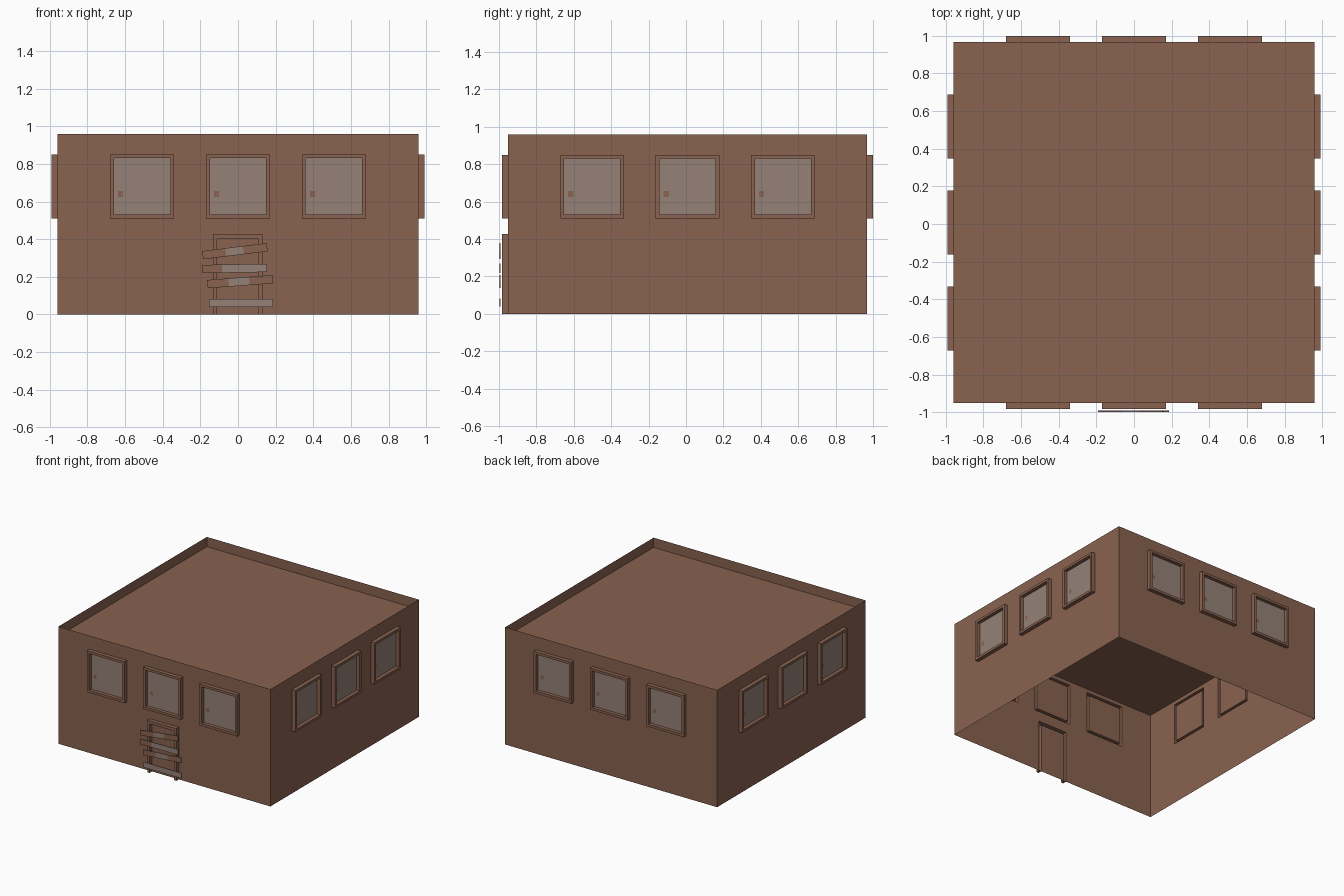
import bpy, bmesh, math
from mathutils import Matrix

if "Cube" in bpy.data.objects:
    bpy.data.objects.remove(bpy.data.objects["Cube"])

HALF, TOP, OUT, Y0 = 0.96, 0.96, 0.032, 0.008
WINDOWS = (-0.51, 0.0, 0.51)


def material(name, rgb):
    m = bpy.data.materials.new(name)
    m.diffuse_color = (*rgb, 1)
    m.use_nodes = True
    m.node_tree.nodes["Principled BSDF"].inputs["Base Color"].default_value = m.diffuse_color
    return m


BROWN = material("brown_clay", (0.25, 0.122, 0.08))
GREY = material("warm_grey", (0.30, 0.222, 0.185))


def finish(bm, name, mats, matrix=Matrix()):
    me = bpy.data.meshes.new(name)
    bm.to_mesh(me)
    bm.free()
    for m in mats:
        me.materials.append(m)
    ob = bpy.data.objects.new(name, me)
    ob.matrix_world = matrix
    bpy.context.collection.objects.link(ob)
    return ob


def rect(bm, x0, x1, z0, z1, y, mat=0):
    f = bm.faces.new([bm.verts.new(p) for p in
                      ((x0, y, z0), (x1, y, z0), (x1, y, z1), (x0, y, z1))])
    f.material_index = mat
    return f


def inside(p, r):
    return r[0] < p.x < r[1] and r[2] < p.z < r[3]


def wall(name, turn, door):
    # each frame is (outer rectangle, inner rectangle) in x0, x1, z0, z1
    frames = [((c - .17, c + .17, .51, .85), (c - .15, c + .15, .53, .83)) for c in WINDOWS]
    if door:
        frames.append(((-.132, .13, 0, .427), (-.112, .11, 0, .402)))
    xs = sorted({-HALF, HALF, *(v for f in frames for r in f for v in r[:2])})
    zs = sorted({0, TOP, *(v for f in frames for r in f for v in r[2:])})
    bm = bmesh.new()
    for x0, x1 in zip(xs, xs[1:]):
        for z0, z1 in zip(zs, zs[1:]):
            rect(bm, x0, x1, z0, z1, -HALF)
    bmesh.ops.remove_doubles(bm, verts=bm.verts, dist=1e-5)
    # push the frame cells outward
    ring = []
    for f in bm.faces:
        c = f.calc_center_median()
        if any(inside(c, o) and not inside(c, i) for o, i in frames):
            ring.append(f)
    new = bmesh.ops.extrude_face_region(bm, geom=ring)["geom"]
    bmesh.ops.translate(bm, vec=(0, -OUT, 0),
                        verts=[v for v in new if isinstance(v, bmesh.types.BMVert)])
    old = [f for f in ring if f.is_valid]
    if old:
        bmesh.ops.delete(bm, geom=old, context='FACES')
    place = Matrix.Translation((0, Y0, 0)) @ Matrix.Rotation(turn * math.pi / 2, 4, 'Z')
    finish(bm, name + "_wall", [BROWN], place)

    # panes with a small latch
    bm = bmesh.new()
    for c in WINDOWS:
        rect(bm, c - .15, c + .15, .53, .83, -HALF - .003, 0)
        rect(bm, c - .128, c - .1, .625, .657, -HALF - .005, 1)
    finish(bm, name + "_window_panes", [GREY, BROWN], place)


for k, side in enumerate(("front", "right", "back", "left")):
    wall(side, k, side == "front")

# roof: flat rim with a sunken middle
bm = bmesh.new()
f = bm.faces.new([bm.verts.new((x, y, TOP)) for x, y in
                  ((-HALF, -HALF), (HALF, -HALF), (HALF, HALF), (-HALF, HALF))])
bmesh.ops.inset_region(bm, faces=[f], thickness=HALF - .817)
new = bmesh.ops.extrude_face_region(bm, geom=[f])["geom"]
bmesh.ops.translate(bm, vec=(0, 0, -.08),
                    verts=[v for v in new if isinstance(v, bmesh.types.BMVert)])
if f.is_valid:
    bmesh.ops.delete(bm, geom=[f], context='FACES')
finish(bm, "roof", [BROWN], Matrix.Translation((0, Y0, 0)))


# planks nailed across the door: ends, then the worn grey stretch
def plank(name, x0, z0, x1, z1, g0, g1):
    mid, length = (x0 + x1) / 2, math.hypot(x1 - x0, z1 - z0)
    cuts = [-length / 2, g0 - mid, g1 - mid, length / 2]
    bm = bmesh.new()
    for i, (a, b) in enumerate(zip(cuts, cuts[1:])):
        if b - a > .002:
            rect(bm, a, b, -.022, .022, 0, int(i == 1))
    bmesh.ops.remove_doubles(bm, verts=bm.verts, dist=1e-5)
    new = bmesh.ops.extrude_face_region(bm, geom=bm.faces[:], use_keep_orig=True)["geom"]
    bmesh.ops.translate(bm, vec=(0, .006, 0),
                        verts=[v for v in new if isinstance(v, bmesh.types.BMVert)])
    bmesh.ops.recalc_face_normals(bm, faces=bm.faces)
    tilt = -math.atan2(z1 - z0, x1 - x0)
    finish(bm, name, [BROWN, GREY], Matrix.Translation((mid, -.998, (z0 + z1) / 2))
           @ Matrix.Rotation(tilt, 4, 'Y'))


plank("door_plank_top", -.188, .315, .155, .357, -.065, .03)
plank("door_plank_upper", -.19, .241, .155, .247, -.085, .155)
plank("door_plank_lower", -.162, .161, .184, .187, -.05, .06)
plank("door_plank_bottom", -.155, .061, .186, .061, -.155, .186)
